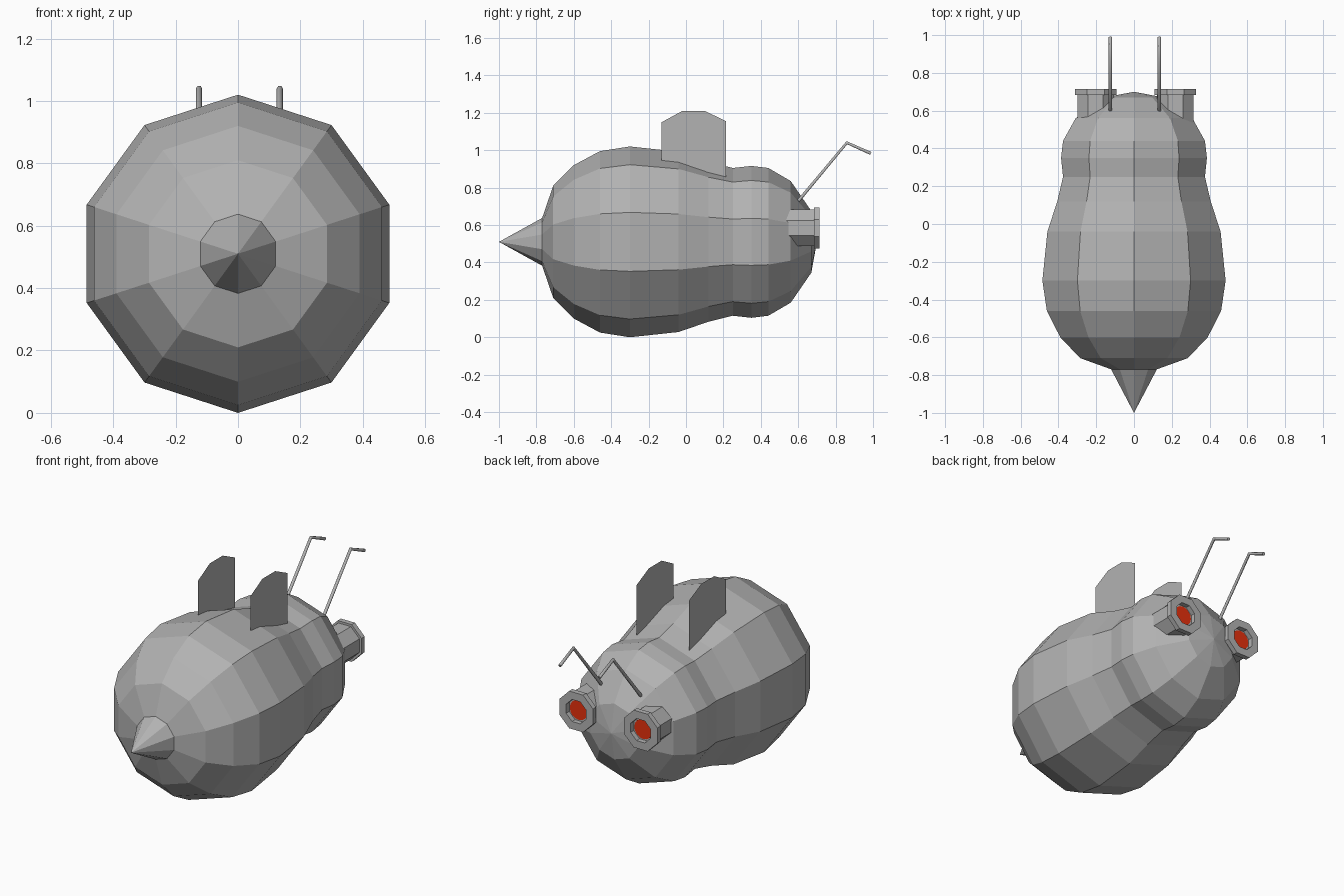
import bpy
import bmesh
from math import sin, cos, pi

cube = bpy.data.objects.get("Cube")
if cube:
    bpy.data.objects.remove(cube, do_unlink=True)


def make_material(name, color):
    mat = bpy.data.materials.new(name)
    mat.use_nodes = True
    mat.diffuse_color = color
    mat.node_tree.nodes["Principled BSDF"].inputs["Base Color"].default_value = color
    return mat


GREY = make_material("shell grey", (0.45, 0.45, 0.45, 1))
RED = make_material("eye red", (0.8, 0.03, 0.004, 1))


def finish(name, bm, mat):
    bmesh.ops.recalc_face_normals(bm, faces=bm.faces)
    mesh = bpy.data.meshes.new(name)
    bm.to_mesh(mesh)
    bm.free()
    mesh.materials.append(mat)
    obj = bpy.data.objects.new(name, mesh)
    bpy.context.collection.objects.link(obj)
    return obj


def lathe(name, profile, sides, center, mat, turn=0.0, closed=False):
    """Revolve (y, radius) points around an axis parallel to y."""
    cx, cz = center
    bm = bmesh.new()
    rings = []
    for y, r in profile:
        count = sides if r > 0 else 1
        rings.append([bm.verts.new((cx + r * sin(2 * pi * i / sides + turn), y,
                                    cz + r * cos(2 * pi * i / sides + turn)))
                      for i in range(count)])
    pairs = list(zip(rings, rings[1:]))
    if closed:
        pairs.append((rings[-1], rings[0]))
    for a, b in pairs:
        for i in range(sides):
            j = (i + 1) % sides
            corners = [a[i % len(a)], a[j % len(a)], b[j % len(b)], b[i % len(b)]]
            bm.faces.new(list(dict.fromkeys(corners)))
    return finish(name, bm, mat)


# Body with pinched waist, and the stinger-like nose cone
AXIS = (0, 0.51)
lathe("body", [(-0.77, 0), (-0.77, 0.125), (-0.71, 0.3), (-0.6, 0.41), (-0.46, 0.485),
               (-0.3, 0.51), (-0.04, 0.482), (0.12, 0.427), (0.25, 0.395),
               (0.35, 0.406), (0.44, 0.395), (0.56, 0.325), (0.67, 0.165), (0.7, 0)],
      10, AXIS, GREY)
lathe("nose_cone", [(-0.765, 0), (-0.77, 0.127), (-1.0, 0)], 10, AXIS, GREY)

# Paper-thin upright wings
for side, x in (("left", 0.173), ("right", -0.17)):
    bm = bmesh.new()
    outline = [(-0.13, 0.85), (-0.13, 1.15), (-0.02, 1.21), (0.1, 1.21),
               (0.215, 1.155), (0.215, 0.83)]
    bm.faces.new([bm.verts.new((x, y, z)) for y, z in outline])
    finish(side + "_wing", bm, GREY)

# Bent feelers
for side, x in (("left", 0.134), ("right", -0.125)):
    curve = bpy.data.curves.new(side + "_feeler", "CURVE")
    curve.dimensions = "3D"
    curve.bevel_depth = 0.0098
    curve.bevel_resolution = 1
    curve.use_fill_caps = True
    path = [(0.585, 0.71), (0.86, 1.04), (0.988, 0.983)]
    spline = curve.splines.new("POLY")
    spline.points.add(len(path) - 1)
    for point, (y, z) in zip(spline.points, path):
        point.co = (x, y, z, 1)
    curve.materials.append(GREY)
    obj = bpy.data.objects.new(side + "_feeler", curve)
    bpy.context.collection.objects.link(obj)

# Octagonal eye sockets with a recessed red lens
flat = 1 / cos(pi / 8)
for side, x in (("left", 0.219), ("right", -0.203)):
    center = (x, 0.585)
    lathe(side + "_eye_tube", [(0.5, 0), (0.5, 0.097 * flat), (0.685, 0.097 * flat),
                               (0.685, 0)], 8, center, GREY, pi / 8)
    lathe(side + "_eye_rim", [(0.684, 0.065 * flat), (0.684, 0.11 * flat),
                              (0.714, 0.11 * flat), (0.714, 0.065 * flat)],
          8, center, GREY, pi / 8, closed=True)
    lathe(side + "_eye_lens", [(0.684, 0), (0.684, 0.058), (0.69, 0.058), (0.69, 0)],
          16, center, RED)
